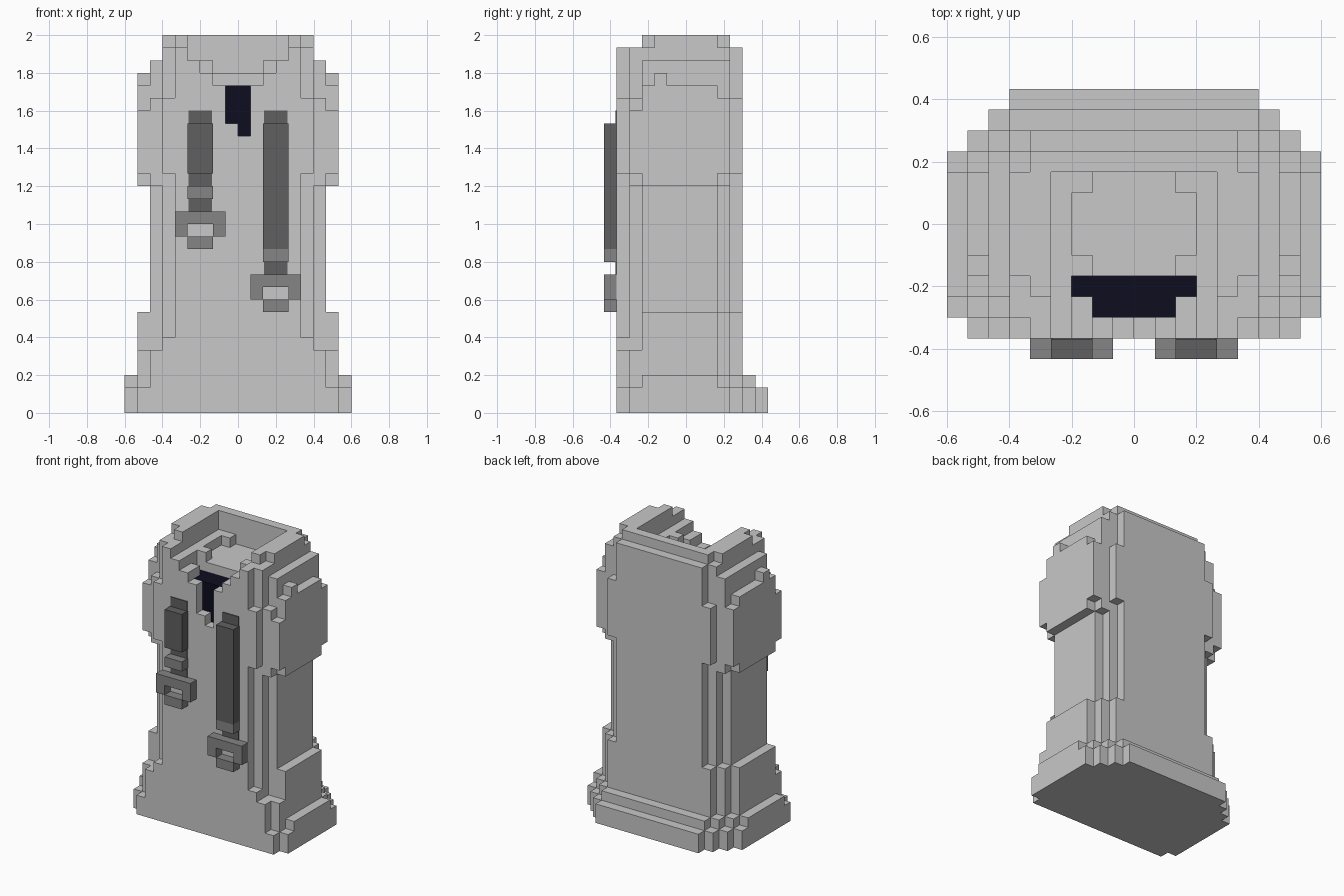
import bpy, bmesh, math

if "Cube" in bpy.data.objects:
    bpy.data.objects.remove(bpy.data.objects["Cube"])

U = 2 / 30                       # one block
Y0 = -6.5 * U                    # y of the front-most block plane


def material(name, rgb):
    m = bpy.data.materials.new(name)
    m.diffuse_color = (*rgb, 1)
    m.use_nodes = True
    m.node_tree.nodes["Principled BSDF"].inputs["Base Color"].default_value = m.diffuse_color
    return m


CLOTH = material("light grey cloth", (0.58, 0.58, 0.58))
CORD = material("dark grey cord", (0.117, 0.117, 0.117))
TIP = material("mid grey toggle", (0.235, 0.235, 0.235))
SHIRT = material("navy shirt", (0.004, 0.004, 0.014))

cells = {}                       # (x, y, z) block -> part name


def fill(part, x, y, z):
    """Fill (or clear, when part is None) a box of blocks."""
    for i in range(*x):
        for j in range(*y):
            for k in range(*z):
                if part:
                    cells[i, j, k] = part
                else:
                    cells.pop((i, j, k), None)


# Body: per level, half widths of front row, second row, middle, and two back rows
LEVELS = [
    (0, 2, 8, 9, 9, 9, 8), (2, 3, 7, 8, 9, 8, 7), (3, 5, 7, 8, 8, 7, 6),
    (5, 6, 6, 6, 8, 7, 6), (6, 8, 5, 6, 8, 7, 6), (8, 18, 5, 6, 7, 6, 5),
    (18, 19, 5, 7, 8, 7, 5), (19, 24, 6, 8, 8, 8, 6), (24, 25, 6, 7, 8, 8, 6),
    (25, 26, 5, 6, 8, 7, 5), (26, 27, 5, 6, 7, 7, 5), (27, 28, 5, 6, 7, 7, 5),
    (28, 29, 5, 6, 6, 6, 5), (29, 30, 0, 0, 6, 5, 0)]
ROWS = [(1, 2), (2, 3), (3, 9), (9, 10), (10, 11)]
for z0, z1, *widths in LEVELS:
    for w, row in zip(widths, ROWS):
        fill("body", (-w, w), row, (z0, z1))

# Flared hem at the back
fill("body", (-7, 7), (11, 12), (0, 2))
fill("body", (-6, 6), (12, 13), (0, 2))
fill("body", (-6, 6), (11, 12), (2, 3))

# Shoulder bumps and trimmed rim corners
for a in (-8, 7):
    fill("body", (a, a + 1), (4, 5), (26, 27))
for a in (-6, 5):
    fill(None, (a, a + 1), (3, 4), (29, 30))

# Collar opening, octagonal sunken floor and neckline steps
fill(None, (-4, 4), (1, 9), (28, 30))
fill(None, (-3, 3), (5, 8), (27, 28))
fill(None, (-2, 2), (4, 9), (27, 28))
fill(None, (-3, 3), (1, 4), (27, 28))
fill(None, (-2, 2), (1, 3), (26, 27))
fill(None, (-3, 3), (3, 4), (26, 27))

# Front slit with the shirt behind it
fill(None, (-1, 0), (1, 2), (23, 27))
fill(None, (0, 1), (1, 2), (22, 27))
fill("shirt", (-2, 2), (2, 3), (22, 26))
fill("shirt", (-3, 3), (3, 4), (22, 26))


# Drawstrings: cord, knot, toggle ring with a hole, end tip
def drawstring(side, x, cord_end, knot, ring):
    fill(side + "_cord", (x, x + 2), (0, 1), (cord_end, 23))
    fill(side + "_toggle", (x, x + 2), (0, 1), (knot, knot + 1))
    fill(side + "_toggle", (x - 1, x + 3), (0, 1), (ring, ring + 2))
    fill(None, (x, x + 2), (0, 1), (ring, ring + 1))
    fill(side + "_toggle", (x, x + 2), (0, 1), (ring - 1, ring))


drawstring("left", -4, 19, 17, 14)
drawstring("right", 2, 13, 12, 9)


def finish(name, bm, mat):
    mesh = bpy.data.meshes.new(name)
    bm.to_mesh(mesh)
    bm.free()
    mesh.materials.append(mat)
    bpy.context.collection.objects.link(bpy.data.objects.new(name, mesh))


# Skin each part: only faces that no neighbouring block covers
def skin(part, mat):
    bm = bmesh.new()
    verts = {}

    def vert(p):
        if p not in verts:
            verts[p] = bm.verts.new((p[0] * U, Y0 + p[1] * U, p[2] * U))
        return verts[p]

    for c in [c for c, p in cells.items() if p == part]:
        for axis in range(3):
            for s in (0, 1):
                n = list(c)
                n[axis] += 2 * s - 1
                if tuple(n) in cells:
                    continue
                u, v = (axis + 1) % 3, (axis + 2) % 3
                quad = []
                for du, dv in ((0, 0), (1, 0), (1, 1), (0, 1)):
                    p = list(c)
                    p[axis] += s
                    p[u] += du
                    p[v] += dv
                    quad.append(vert(tuple(p)))
                bm.faces.new(quad if s else quad[::-1])
    bmesh.ops.dissolve_limit(bm, angle_limit=math.radians(1),
                             verts=bm.verts, edges=bm.edges)
    finish(part, bm, mat)


skin("body", CLOTH)
skin("shirt", SHIRT)
for side in ("left", "right"):
    skin(side + "_cord", CORD)
    skin(side + "_toggle", TIP)


# Cord sections lying flush with the cloth, as thin plates
def plate(name, x, z):
    bm = bmesh.new()
    bmesh.ops.create_cube(bm, size=1)
    for v in bm.verts:
        v.co = ((x + 1 + v.co.x * 1.9) * U, Y0 + U - 0.003 + v.co.y * 0.006,
                (z + 0.5 + v.co.z) * U)
    finish(name, bm, CORD)


for name, x, levels in (("left", -4, (23, 18, 16)), ("right", 2, (23, 11))):
    for z in levels:
        plate(name + "_flush_cord", x, z)
